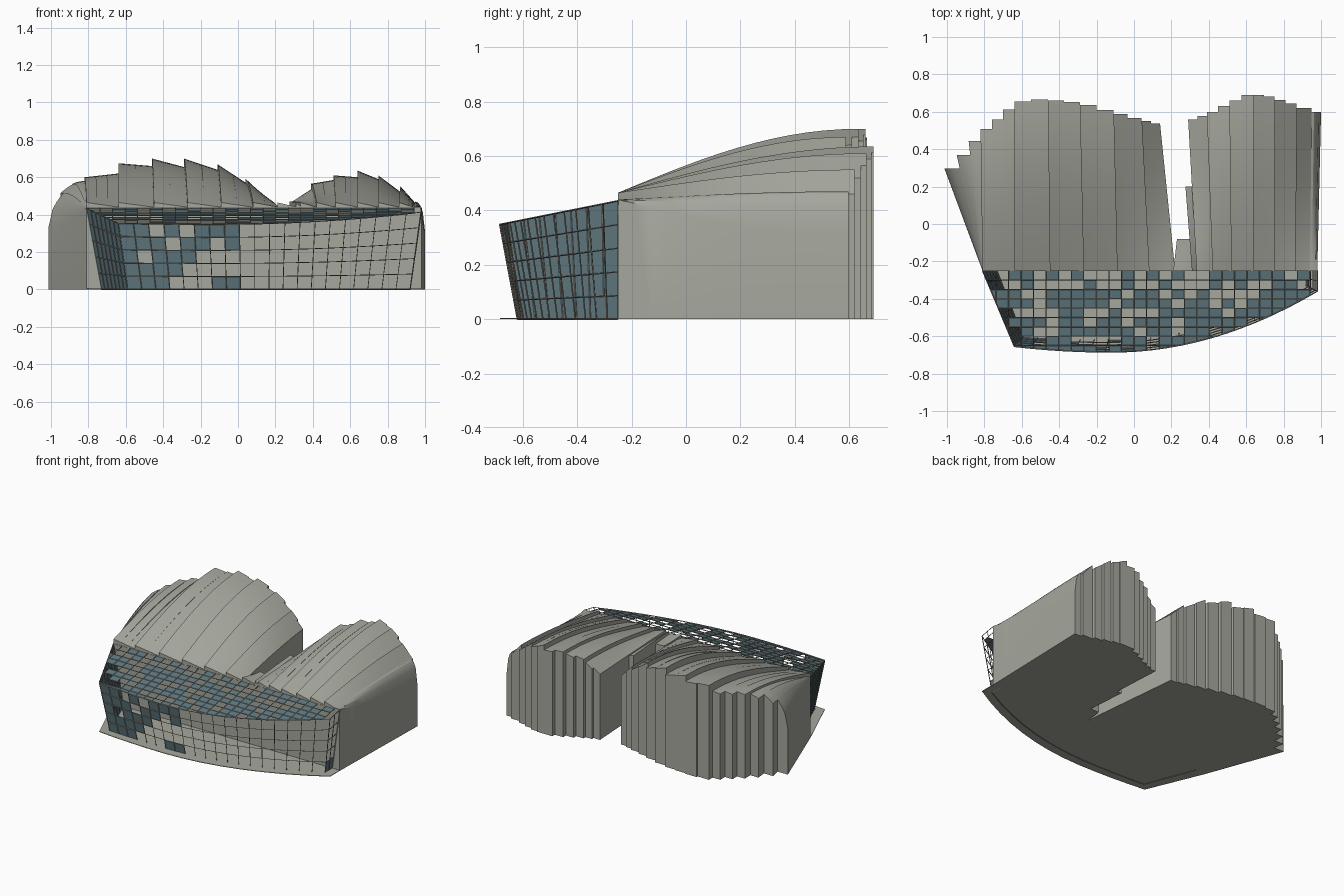
import bpy, bmesh, math, random
from mathutils import Vector

random.seed(4)
cube = bpy.data.objects.get("Cube")
if cube:
    bpy.data.objects.remove(cube)

FRONT = -0.25  # line where the halls meet the glazed foyer


def material(name, rgb):
    m = bpy.data.materials.new(name)
    m.use_nodes = True
    m.diffuse_color = (*rgb, 1)
    bsdf = m.node_tree.nodes["Principled BSDF"]
    bsdf.inputs["Base Color"].default_value = (*rgb, 1)
    bsdf.inputs["Roughness"].default_value = 0.8
    return m


concrete = material("grey concrete", (0.38, 0.39, 0.34))
glass = material("blue glass", (0.12, 0.195, 0.22))
metal = material("tan metal", (0.27, 0.25, 0.21))


def finish(bm, name, mat, smooth=False):
    me = bpy.data.meshes.new(name)
    bm.to_mesh(me)
    bm.free()
    ob = bpy.data.objects.new(name, me)
    bpy.context.collection.objects.link(ob)
    me.materials.append(mat)
    if smooth:
        bpy.ops.object.select_all(action="DESELECT")
        ob.select_set(True)
        bpy.context.view_layer.objects.active = ob
        bpy.ops.object.shade_smooth_by_angle(angle=math.radians(25))
    return ob


def polyline(points, x):
    if x <= points[0][0]:
        return points[0][1]
    for (x0, y0), (x1, y1) in zip(points, points[1:]):
        if x <= x1:
            return y0 + (y1 - y0) * (x - x0) / (x1 - x0)
    return points[-1][1]


def lerp(a, b, t):
    return a + (b - a) * t


# ---- Halls: overlapping curved roof strips, each standing on solid stepped ribs
def add_rib(bm, strip, s0, s1, back):
    xb0, xb1, xf0, xf1, zl, zr, ribs, round_side = strip
    n, m = 14, 4
    yb = back(lerp(xb0, xb1, (s0 + s1) / 2))
    rows = []
    for i in range(n + 1):
        t = i / n
        row = []
        for j in range(m + 1):
            s = lerp(s0, s1, j / m)
            xb, xf = lerp(xb0, xb1, s), lerp(xf0, xf1, s)
            reach = (yb - FRONT) / (back(xb) - FRONT)
            if round_side == "left":
                zb, zf = lerp(zl, zr, math.sqrt(1 - (1 - s) ** 2)), 0.44
            elif round_side == "right":
                zb, zf = lerp(zr, zl, math.sqrt(1 - s * s)), 0.44
            else:
                zb, zf = lerp(zl, zr, s), lerp(0.465, 0.44, s)
            z = lerp(zf, zb, math.sin(t * math.pi / 2))
            row.append(bm.verts.new((lerp(xf, xb, t * reach), lerp(FRONT, yb, t), z)))
        rows.append(row)
    top = [bm.faces.new((rows[i][j], rows[i][j + 1], rows[i + 1][j + 1], rows[i + 1][j]))
           for i in range(n) for j in range(m)]
    ext = bmesh.ops.extrude_face_region(bm, geom=top, use_keep_orig=True)
    for v in ext["geom"]:
        if isinstance(v, bmesh.types.BMVert):
            v.co.z = 0


def hall(name, strips, outline):
    def back(x):
        return polyline(outline, x)
    for k, strip in enumerate(strips):
        bm = bmesh.new()
        ribs = strip[6]
        for r in range(ribs):
            add_rib(bm, strip, r / ribs, (r + 1) / ribs, back)
        bmesh.ops.dissolve_degenerate(bm, edges=bm.edges[:], dist=1e-5)
        bmesh.ops.recalc_face_normals(bm, faces=bm.faces[:])
        finish(bm, f"{name}_strip_{k + 1}", concrete, smooth=True)


# strip: back x pair, front x pair, back heights, rib count, rounded outer side
hall("large_hall", [
    (-1, -.82, -.81, -.81, .33, .58, 3, "left"),
    (-.82, -.64, -.81, -.64, .60, .62, 3, ""),
    (-.64, -.46, -.64, -.45, .675, .66, 2, ""),
    (-.46, -.29, -.45, -.27, .70, .655, 2, ""),
    (-.29, -.11, -.27, -.09, .70, .64, 2, ""),
    (-.11, .04, -.09, .08, .67, .57, 2, ""),
    (.04, .14, .08, .22, .59, .49, 2, ""),
], [(-1, .26), (-.82, .48), (-.64, .64), (-.55, .67), (-.3, .65), (.14, .53)])

hall("small_hall", [
    (.29, .39, .335, .42, .47, .535, 2, ""),
    (.39, .51, .42, .52, .565, .585, 2, ""),
    (.51, .64, .52, .64, .61, .60, 2, ""),
    (.64, .75, .64, .75, .635, .59, 2, ""),
    (.75, .87, .75, .86, .61, .52, 2, ""),
    (.87, .95, .86, .94, .55, .46, 1, ""),
    (.95, 1, .94, .98, .47, .31, 1, "right"),
], [(.29, .55), (.4, .59), (.6, .69), (.7, .69), (1, .59)])

# low stepped pieces in the valley between the halls
hall("valley_step", [(.275, .31, .31, .34, .47, .46, 1, "")], [(0, .2), (1, .2)])
hall("valley_link", [(.23, .31, .21, .32, .445, .44, 1, "")], [(0, -.08), (1, -.08)])


# ---- Foyer outline
def arc(x):
    return -.685 + (.11 if x < -.12 else .269) * (x + .12) ** 2


def roof_z(y):
    return .435 + .2 * (y - FRONT)


def top_point(x, y):
    return Vector((x, y, roof_z(y)))


def front_wall(u, v):
    x = lerp(-.64, .98, u)
    low = Vector((lerp(-.59, .92, u), arc(x) + lerp(.05, .03, u) + .1 * u * (1 - u), 0))
    return low.lerp(top_point(x, arc(x)), v)


def left_wall(u, v):
    low = Vector((lerp(-.73, -.59, u), lerp(FRONT, arc(-.64) + .05, u), 0))
    return low.lerp(top_point(lerp(-.81, -.64, u), lerp(FRONT, arc(-.64), u)), v)


def right_wall(u, v):
    low = Vector((.92, lerp(arc(.98) + .03, FRONT, u), 0))
    return low.lerp(top_point(.98, lerp(arc(.98), FRONT, u)), v)


def glaze(name, bm, is_glass):
    """Frame lattice over every cell, glass only in the chosen cells."""
    frame = finish(bm.copy(), name + "_frame", metal)
    wire = frame.modifiers.new("lattice", "WIREFRAME")
    wire.thickness = 0.006
    wire.use_boundary = True
    wire.use_even_offset = False
    empty = [f for f in bm.faces if not is_glass(f)]
    bmesh.ops.delete(bm, geom=empty, context="FACES")
    finish(bm, name + "_glass", glass)


def wall(name, surface, columns, rows, rule):
    bm = bmesh.new()
    grid = [[bm.verts.new(surface(i / columns, j / rows)) for j in range(rows + 1)]
            for i in range(columns + 1)]
    chosen = set()
    for i in range(columns):
        for j in range(rows):
            f = bm.faces.new((grid[i][j], grid[i + 1][j], grid[i + 1][j + 1], grid[i][j + 1]))
            f.index = i * rows + j
            if rule(i, j):
                chosen.add(f.index)
    glaze(name, bm, lambda f: f.index in chosen)


pattern = ["111...11", "1111....", "1.111...", "111.11.1", "11.1.111"]
wall("front_wall", front_wall, 20, 5, lambda i, j: i < 8 and pattern[j][i] == "1")
wall("left_wall", left_wall, 7, 5, lambda i, j: True)
wall("right_wall", right_wall, 2, 5, lambda i, j: j == 0)

# ---- Foyer roof: square grid trimmed to the outline
edge = [(-.81, FRONT), (-.64, arc(-.64))]
edge += [(x, arc(x)) for x in (lerp(-.64, .98, k / 12) for k in range(1, 13))]
edge += [(.98, FRONT)]
bm = bmesh.new()
bmesh.ops.create_grid(bm, x_segments=28, y_segments=9, size=1)
for v in bm.verts:
    v.co = Vector((v.co.x * .94, lerp(-.70, FRONT, (v.co.y + 1) / 2), 0))
for a, b in zip(edge, edge[1:]):
    d = Vector((b[0] - a[0], b[1] - a[1], 0))
    bmesh.ops.bisect_plane(bm, geom=bm.verts[:] + bm.edges[:] + bm.faces[:],
                           plane_co=(*a, 0), plane_no=(d.y, -d.x, 0), clear_outer=True)
for v in bm.verts:
    v.co.z = roof_z(v.co.y)
glaze("foyer_roof", bm, lambda f: random.random() < .62)

# ---- Foyer floor slab
bm = bmesh.new()
base = bm.faces.new([bm.verts.new((x, y, 0)) for x, y in edge])
ext = bmesh.ops.extrude_face_region(bm, geom=[base], use_keep_orig=True)
for v in ext["geom"]:
    if isinstance(v, bmesh.types.BMVert):
        v.co.z = .004
bmesh.ops.recalc_face_normals(bm, faces=bm.faces[:])
finish(bm, "foyer_floor", concrete)
